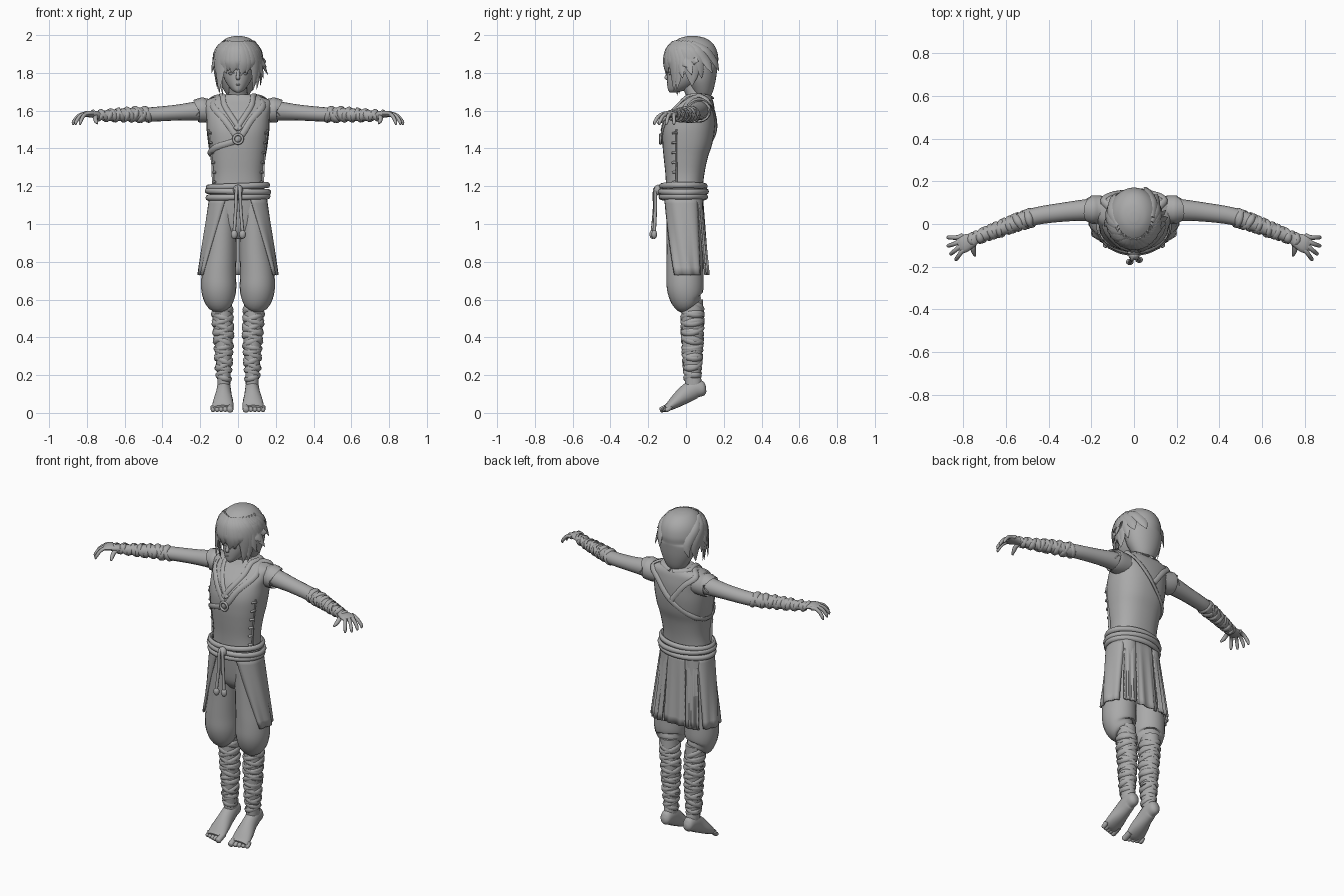
import bpy, bmesh, math, random
from mathutils import Vector

random.seed(4)
if "Cube" in bpy.data.objects:
    bpy.data.objects.remove(bpy.data.objects["Cube"])

grey = bpy.data.materials.new("plain grey")
grey.use_nodes = True
GREY = (0.4, 0.4, 0.4, 1)
grey.diffuse_color = GREY
grey.node_tree.nodes["Principled BSDF"].inputs["Base Color"].default_value = GREY


def finish(name, bm, mirror=False, thick=0, angle=50):
    bmesh.ops.recalc_face_normals(bm, faces=bm.faces)
    mesh = bpy.data.meshes.new(name)
    bm.to_mesh(mesh)
    bm.free()
    mesh.materials.append(grey)
    ob = bpy.data.objects.new(name, mesh)
    bpy.context.collection.objects.link(ob)
    bpy.ops.object.select_all(action='DESELECT')
    ob.select_set(True)
    bpy.context.view_layer.objects.active = ob
    bpy.ops.object.shade_smooth_by_angle(angle=math.radians(angle))
    if thick:
        mod = ob.modifiers.new("Thickness", 'SOLIDIFY')
        mod.thickness = thick
    if mirror:
        ob.modifiers.new("Mirror", 'MIRROR').use_mirror_merge = False
    return ob


def smooth_rows(rows, closed=False, k=4):
    """Catmull-Rom resampling of rows of numbers."""
    n, out = len(rows), []
    get = lambda i: rows[i % n] if closed else rows[max(0, min(n - 1, i))]
    for i in range(n if closed else n - 1):
        a, b, c, d = (get(i + j) for j in (-1, 0, 1, 2))
        for s in range(k):
            t = s / k
            out.append([0.5 * (2 * q + (r - p) * t + (2 * p - 5 * q + 4 * r - w) * t * t
                               + (3 * q - p - 3 * r + w) * t ** 3) for p, q, r, w in zip(a, b, c, d)])
    return out if closed else out + [list(rows[-1])]


def skin(bm, rings, closed=False):
    vs = [[bm.verts.new(p) for p in ring] for ring in rings]
    n = len(vs[0])
    for i in range(len(vs) if closed else len(vs) - 1):
        a, b = vs[i], vs[(i + 1) % len(vs)]
        for j in range(n):
            bm.faces.new((a[j], a[(j + 1) % n], b[(j + 1) % n], b[j]))
    if not closed:
        bm.faces.new(vs[0])
        bm.faces.new(vs[-1])


def sweep(name, rows, centre, n=10, closed=False, mirror=False, k=4):
    """Rows of x, y, z, half width, half thickness; thickness points away from centre."""
    rows = smooth_rows(rows, closed, k)
    pts = [Vector(r[:3]) for r in rows]
    m, rings = len(pts), []
    for i, p in enumerate(pts):
        a = pts[(i - 1) % m] if closed else pts[max(i - 1, 0)]
        b = pts[(i + 1) % m] if closed else pts[min(i + 1, m - 1)]
        tan = (b - a).normalized()
        side = tan.cross(p - Vector(centre)).normalized()
        out = side.cross(tan)
        w, h = max(rows[i][3], 0.001), max(rows[i][4], 0.001)
        rings.append([p + side * w * math.cos(2 * math.pi * j / n)
                      + out * h * math.sin(2 * math.pi * j / n) for j in range(n)])
    bm = bmesh.new()
    skin(bm, rings, closed)
    return finish(name, bm, mirror)


def oval(row, a, power=0.85, off=0):
    """Point at angle a (0 = front, positive to +x) on a z, half width, front, back row."""
    z, hx, yf, yb = row
    s, c = math.sin(a), math.cos(a)
    x = (hx + off) * math.copysign(abs(s) ** power, s)
    y = (yf + yb) / 2 - ((yb - yf) / 2 + off) * math.copysign(abs(c) ** power, c)
    return Vector((x, y, z))


def on_surface(rows, a, z, off=0):
    for lo, hi in zip(rows, rows[1:]):
        if z <= hi[0]:
            break
    t = (z - lo[0]) / (hi[0] - lo[0])
    return oval([p + (q - p) * t for p, q in zip(lo, hi)], a, off=off)


def loft(name, rows, n=32, power=0.85):
    bm = bmesh.new()
    skin(bm, [[oval(r, 2 * math.pi * j / n, power) for j in range(n)] for r in smooth_rows(rows)])
    return finish(name, bm)


def ball(name, p, r, scale=(1, 1, 1), mirror=False):
    bm = bmesh.new()
    bmesh.ops.create_uvsphere(bm, u_segments=12, v_segments=8, radius=r)
    bmesh.ops.scale(bm, vec=scale, verts=bm.verts)
    bmesh.ops.translate(bm, vec=p, verts=bm.verts)
    return finish(name, bm, mirror)


UP, FWD = (0, 0, -10), (0, 10, 0)

# Vest, hips and neck
TORSO = [(1.14, .145, -.105, .085), (1.25, .135, -.108, .095), (1.35, .146, -.118, .115),
         (1.42, .157, -.124, .138), (1.5, .166, -.123, .152), (1.57, .168, -.1, .155),
         (1.62, .178, -.055, .15), (1.655, .17, -.02, .142), (1.685, .08, .0, .125)]
loft("vest", TORSO)
loft("hips", [(.92, .05, -.05, .05), (.97, .12, -.085, .08), (1.06, .15, -.1, .09), (1.17, .15, -.11, .09)])
loft("neck", [(1.64, .07, -.005, .12), (1.68, .053, .0, .115), (1.72, .047, -.02, .1), (1.77, .05, -.04, .1)], 20, 1)
sweep("vest_shoulder", [(.12, .07, 1.6, .06, .06), (.17, .068, 1.6, .066, .064), (.2, .067, 1.605, .066, .066),
                        (.203, .067, 1.605, .056, .056)], UP, 16, mirror=True)

# Vest collar, crossed straps and ring
def band(name, path, w, closed=False, mirror=False, off=.004):
    rows = [tuple(on_surface(TORSO, a, z, off)) + (w, .007) for a, z in path]
    sweep(name, rows, (0, .03, 1.45), 8, closed, mirror)

FRONT = [(-.35, 1.55), (-.8, 1.63), (-1.57, 1.677), (-2.2, 1.655), (-2.7, 1.6)]
band("long_strap", [(0, 1.45), (-.8, 1.405), (-1.5, 1.37), (-2.3, 1.4), (-3.14, 1.5)]
     + [(-2 * math.pi - a, z) for a, z in reversed(FRONT)], .016, True)
band("short_strap", [(0, 1.45)] + FRONT + [(-3.1, 1.5)], .016)
band("vest_collar", [(-.05, 1.5), (.12, 1.56), (.35, 1.63), (.9, 1.68), (2, 1.68), (3.1, 1.67)], .014, mirror=True)
ring_c = on_surface(TORSO, 0, 1.45, .012)
sweep("strap_ring", [(ring_c.x + .024 * math.cos(t), ring_c.y, ring_c.z + .024 * math.sin(t), .007, .007)
                     for t in [i * math.pi / 4 for i in range(8)]], ring_c, 8, True)
for i in range(6):
    z = 1.22 + i * .052
    band("side_toggle", [(.98, z), (1.08, z + .003), (1.2, z)], .006, mirror=True, off=.002)
band("side_seam", [(1.2, 1.2), (1.2, 1.35), (1.15, 1.5)], .004, mirror=True, off=0)

# Rope belt, knot and hanging cords
for z, off, tilt in ((1.2, .012, .006), (1.172, .018, -.004), (1.143, .014, .004)):
    rows = []
    for i in range(16):
        a = i * math.pi / 8
        p = oval((z + tilt * math.sin(a), .145, -.118, .09), a, 1, off)
        rows.append(tuple(p) + (.016, .013))
    sweep("rope_belt", rows, (0, -.01, z), 8, True)
ball("belt_knot", (0, -.148, 1.18), .026, (1, .8, 1.1))
for x, y0, y1 in ((-.02, -.15, -.178), (.024, -.145, -.168)):
    sweep("hanging_cord", [(0, -.13, 1.2, .008, .008), (x * .4, y0 - .015, 1.185, .009, .009),
                           (x * .6, y0 - .017, 1.08, .009, .009), (x, y1, .96, .009, .009)], FWD, 8)
    ball("cord_bead", (x, y1, .945), .02, (.9, .75, 1.2))

# Split skirt panels
def panel(name, top, bottom, end, flare=0, mirror=True):
    bm, nu, nv = bmesh.new(), 12, 10
    grid = []
    for v in range(nv + 1):
        t = v / nv
        row = (1.15 - .42 * t, .152 + .058 * t, -.12 + .02 * t, .09 + (.015 + flare) * t)
        a0, a1 = top + (bottom - top) * t, end
        grid.append([bm.verts.new(oval(row, a0 + (a1 - a0) * u / nu, .75,
                                       .006 * t * math.sin(u * 1.3 + top))) for u in range(nu + 1)])
    for a, b in zip(grid, grid[1:]):
        for u in range(nu):
            bm.faces.new((a[u], a[u + 1], b[u + 1], b[u]))
    finish(name, bm, mirror, .008)

panel("skirt_side", .3, 1.0, 2.3)
panel("skirt_back", 2.34, 2.42, 2.85, .022)
panel("skirt_tail", 2.87, 2.92, 3.38, .012, False)

# Baggy trousers
sweep("trouser_leg", [(.075, -.005, 1.14, .075, .095), (.083, -.005, 1.0, .077, .097), (.092, -.004, .85, .084, .098),
                      (.101, -.005, .74, .091, .098), (.102, -.004, .66, .093, .097), (.097, .005, .605, .083, .085),
                      (.088, .025, .578, .062, .066), (.086, .03, .57, .04, .045)], FWD, 20, mirror=True)

# Wrapped shins
SHIN = [(.075, .034, .15, .034, .04), (.075, .034, .2, .036, .042), (.076, .034, .3, .043, .05),
        (.077, .034, .42, .05, .056), (.083, .034, .52, .052, .058), (.085, .033, .6, .052, .056)]
sweep("shin", SHIN, FWD, 16, mirror=True)

def along(rows, axis, v):
    for lo, hi in zip(rows, rows[1:]):
        if v <= hi[axis]:
            break
    t = (v - lo[axis]) / (hi[axis] - lo[axis])
    return [p + (q - p) * t for p, q in zip(lo, hi)]

for i in range(17):
    x, y, z, rx, ry = along(SHIN, 2, .19 + i * .023)
    tilt, turn = random.uniform(.01, .032) * (-1) ** i, random.uniform(-.6, .6)
    sweep("shin_wrap", [(x + (rx + .001) * math.sin(t), y - (ry + .001) * math.cos(t), z + tilt * math.sin(t + turn),
                         .013, .006) for t in [j * math.pi / 6 for j in range(12)]],
          (x, y, z), 6, True, True, 2)

# Bare feet, pointing down at the toes
sweep("foot", [(.075, .107, .125, .012, .014), (.075, .093, .125, .03, .036), (.075, .05, .128, .037, .05),
               (.076, .0, .1, .042, .048), (.079, -.05, .063, .053, .036), (.081, -.088, .035, .056, .023),
               (.082, -.108, .026, .05, .016)], UP, 16, mirror=True)
sweep("ankle", [(.075, .036, .2, .034, .041), (.075, .042, .15, .034, .044), (.075, .045, .1, .03, .04)], FWD, 14, mirror=True)
for i in range(5):
    x, r, tip = .042 + i * .0215 + (.004 if i else 0), .017 if i == 0 else .0125, -.138 + i * .007
    sweep("toe", [(x, -.08, .036, r, r), (x, tip + .02, .022, r, r), (x, tip + .005, .015, r, r * .9),
                  (x, tip, .013, r * .5, r * .4)], UP, 10, mirror=True)

# Arms and wrapped forearms
ARM = [(.13, .07, 1.597, .05, .05), (.2, .067, 1.6, .052, .051), (.32, .057, 1.59, .045, .042),
       (.46, .037, 1.58, .041, .038), (.55, .007, 1.58, .038, .036), (.65, -.03, 1.576, .033, .031),
       (.76, -.072, 1.574, .025, .022)]
sweep("arm", ARM, UP, 16, mirror=True)
for i in range(13):
    x, y, z, rw, rt = along(ARM, 0, .485 + i * .0225)
    tilt, turn = random.uniform(.008, .026) * (-1) ** i, random.uniform(-.7, .7)
    rows = []
    for t in [j * math.pi / 6 for j in range(12)]:
        d = tilt * math.sin(t + turn)
        s = (rw + .001) * math.cos(t)
        rows.append((x + .35 * s + .94 * d, y + .94 * s - .35 * d, z + (rt + .001) * math.sin(t), .012, .006))
    sweep("forearm_wrap", rows, (x, y, z), 6, True, True, 2)

# Hands with relaxed fingers
sweep("palm", [(.735, -.062, 1.575, .024, .02), (.765, -.077, 1.58, .034, .018), (.8, -.092, 1.582, .043, .016),
               (.822, -.1, 1.578, .038, .011)], UP, 14, mirror=True)
for a, tip in (((.822, -.062), (.873, -.066)), ((.826, -.086), (.872, -.105)),
               ((.82, -.108), (.86, -.142)), ((.806, -.126), (.836, -.168))):
    mid = [(p + q) / 2 for p, q in zip(a, tip)]
    sweep("finger", [(a[0] - .02, a[1] + .01, 1.58, .011, .011), (*a, 1.58, .0115, .011), (*mid, 1.568, .01, .01),
                     (tip[0] - .002, tip[1] + .003, 1.54, .009, .009), (*tip, 1.525, .004, .004)], UP, 8, mirror=True)
sweep("thumb", [(.75, -.08, 1.573, .014, .013), (.755, -.11, 1.562, .013, .012), (.752, -.132, 1.545, .011, .011),
                (.745, -.15, 1.532, .005, .005)], UP, 8, mirror=True)

# Head and face
loft("head", [(1.697, .012, -.086, -.05), (1.71, .033, -.095, .0), (1.74, .058, -.099, .06), (1.78, .077, -.1, .11),
              (1.84, .086, -.097, .14), (1.9, .085, -.085, .14), (1.95, .06, -.05, .11)], 28, 1)
sweep("nose", [(0, -.093, 1.815, .007, .005), (0, -.099, 1.79, .009, .009), (0, -.105, 1.774, .011, .009),
               (0, -.098, 1.765, .008, .004)], FWD, 10)
sweep("mouth", [(-.02, -.091, 1.737, .001, .001), (0, -.099, 1.738, .004, .003), (.02, -.091, 1.737, .001, .001)], FWD, 8)
sweep("eyelid", [(.017, -.098, 1.797, .002, .002), (.034, -.092, 1.804, .004, .003), (.053, -.079, 1.799, .002, .002)],
      FWD, 8, mirror=True)
ball("eye", (.035, -.083, 1.796), .013, (1.1, .7, .6), True)

# Hair cap with layered locks
loft("hair_cap", [(1.66, .04, .06, .122), (1.7, .07, .035, .142), (1.76, .1, .005, .157), (1.825, .115, -.02, .166),
                  (1.845, .12, -.1, .168), (1.88, .122, -.107, .171), (1.925, .112, -.099, .161),
                  (1.96, .09, -.07, .138), (1.985, .058, -.03, .1), (1.995, .02, .01, .055)], 36, 1)

def lock(a, twist, z_tip, flare, w):
    rows = []
    for t, z, f, k in ((.55, 1.965, .72, .5), (.8, 1.925, .93, 1), (.95, 1.87, 1.02, 1.1),
                       (1, (1.87 + z_tip) / 2, 1.02 + (flare - 1) * .4, .85), (1, z_tip, flare, .05)):
        b = a * t + twist * (1 - t) + (twist * .25 if z == z_tip else 0)
        rows.append((.122 * f * math.sin(b), .03 - .14 * f * math.cos(b), z, w * k, .009 * k))
    sweep("hair_lock", rows, (0, .03, 1.85), 6, k=3)

for i in range(19):
    a = -1.9 + i * .211
    long_side = abs(a) > .75
    z_tip = random.uniform(1.7, 1.78) if long_side else random.uniform(1.785, 1.815)
    lock(a, random.uniform(-.4, .4), z_tip, random.uniform(.9, 1.08) if long_side else .97, random.uniform(.024, .032))
for a, z_tip, flare in ((1.35, 1.83, 1.25), (1.5, 1.79, 1.3), (1.7, 1.86, 1.25), (1.2, 1.77, 1.15), (-1.4, 1.8, 1.18),
                        (-1.1, 1.69, .92), (-.95, 1.68, .85), (2.2, 1.8, 1.2), (-2.3, 1.77, 1.12), (2.65, 1.81, 1.12)):
    lock(a, .3, z_tip, flare, .024)
